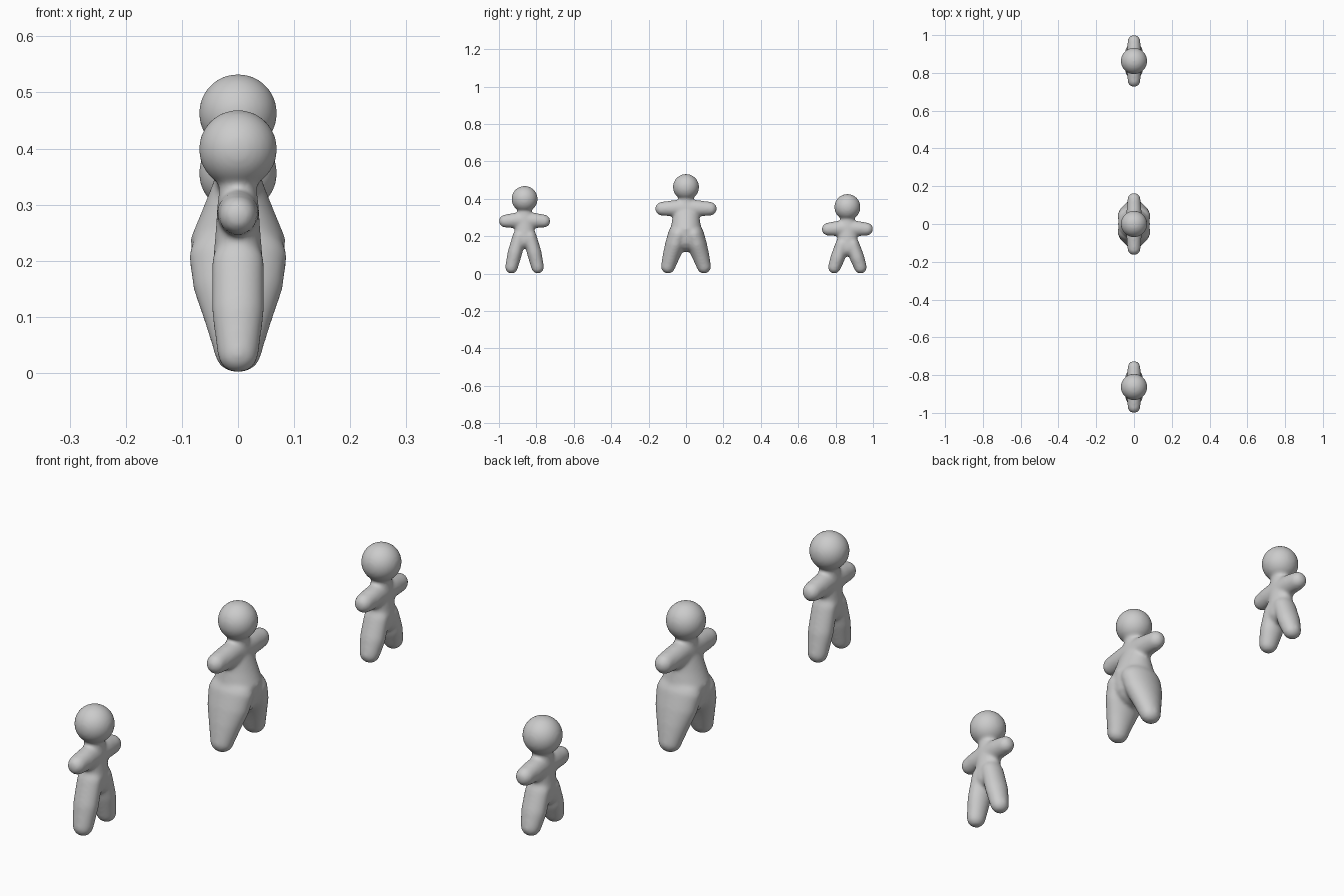
import bpy, bmesh
from math import sin, cos, pi, radians
from mathutils import Vector, Matrix

if "Cube" in bpy.data.objects:
    bpy.data.objects.remove(bpy.data.objects["Cube"])

SEG = 24


def loft(bm, pts):
    """Rounded tube through (y, z, x radius, in-plane radius) points."""
    c = [Vector((0, p[0], p[1])) for p in pts]
    n = len(pts)
    rings = []

    def ring(centre, t, rx, r):
        nrm = Vector((0, -t.z, t.y))
        rings.append([bm.verts.new(centre + Vector((rx * cos(2 * pi * i / SEG), 0, 0))
                                   + nrm * r * sin(2 * pi * i / SEG)) for i in range(SEG)])

    for k in range(n):
        t = (c[min(k + 1, n - 1)] - c[max(k - 1, 0)]).normalized()
        rx, r = pts[k][2:]
        cap = min(rx, r)
        if k == 0:
            for a in (85, 65, 45, 22):
                ca, sa = cos(radians(a)), sin(radians(a))
                ring(c[k] - t * cap * sa, t, rx * ca, r * ca)
        ring(c[k], t, rx, r)
        if k == n - 1:
            for a in (22, 45, 65, 85):
                ca, sa = cos(radians(a)), sin(radians(a))
                ring(c[k] + t * cap * sa, t, rx * ca, r * ca)
    faces = [bm.faces.new((a[i], a[(i + 1) % SEG], b[(i + 1) % SEG], b[i]))
             for a, b in zip(rings, rings[1:]) for i in range(SEG)]
    faces += [bm.faces.new(rings[0][::-1]), bm.faces.new(rings[-1])]
    bmesh.ops.recalc_face_normals(bm, faces=faces)


def figure(name, y, head_z, torso, leg, arm):
    bm = bmesh.new()
    # head
    bmesh.ops.create_uvsphere(bm, u_segments=40, v_segments=24, radius=0.07,
                              matrix=Matrix.Translation((0, 0, head_z)))
    # torso, then mirrored legs and arms
    loft(bm, torso)
    for s in (-1, 1):
        for part in (leg, arm):
            loft(bm, [(s * p[0],) + p[1:] for p in part])
    me = bpy.data.meshes.new(name)
    bm.to_mesh(me)
    bm.free()
    ob = bpy.data.objects.new(name, me)
    bpy.context.collection.objects.link(ob)
    ob.location.y = y
    # fuse the parts and soften the joints
    rm = ob.modifiers.new("fuse", 'REMESH')
    rm.mode = 'VOXEL'
    rm.voxel_size = 0.006
    rm.use_smooth_shade = True
    sm = ob.modifiers.new("soften", 'SMOOTH')
    sm.factor = 0.5
    sm.iterations = 16


def slim(name, y, d):
    """Slim figure; d shortens the legs."""
    figure(name, y, 0.399 - d,
           [(0, 0.18 - d, 0.046, 0.06), (0, 0.23 - d, 0.042, 0.054),
            (0, 0.285 - d, 0.038, 0.055), (0, 0.33 - d, 0.034, 0.038), (0, 0.36 - d, 0.034, 0.034)],
           [(0.028, 0.2 - d, 0.047, 0.036), (0.052, 0.11 - 0.6 * d, 0.047, 0.039),
            (0.07, 0.034, 0.037, 0.034)],
           [(0, 0.285 - d, 0.038, 0.046), (0.06, 0.284 - d, 0.037, 0.04),
            (0.104, 0.281 - d, 0.034, 0.035)])


slim("slim_figure_tall", -0.863, 0)
slim("slim_figure_short", 0.863, 0.043)

# large central figure with full hips
figure("central_figure", 0, 0.463,
       [(0, 0.19, 0.08, 0.075), (0, 0.24, 0.085, 0.083), (0, 0.29, 0.064, 0.074),
        (0, 0.345, 0.042, 0.068), (0, 0.39, 0.036, 0.042), (0, 0.42, 0.036, 0.036)],
       [(0.04, 0.21, 0.088, 0.056), (0.06, 0.15, 0.08, 0.053), (0.079, 0.095, 0.061, 0.046),
        (0.096, 0.038, 0.043, 0.038)],
       [(0, 0.35, 0.042, 0.05), (0.07, 0.349, 0.04, 0.043), (0.13, 0.347, 0.035, 0.037)])
